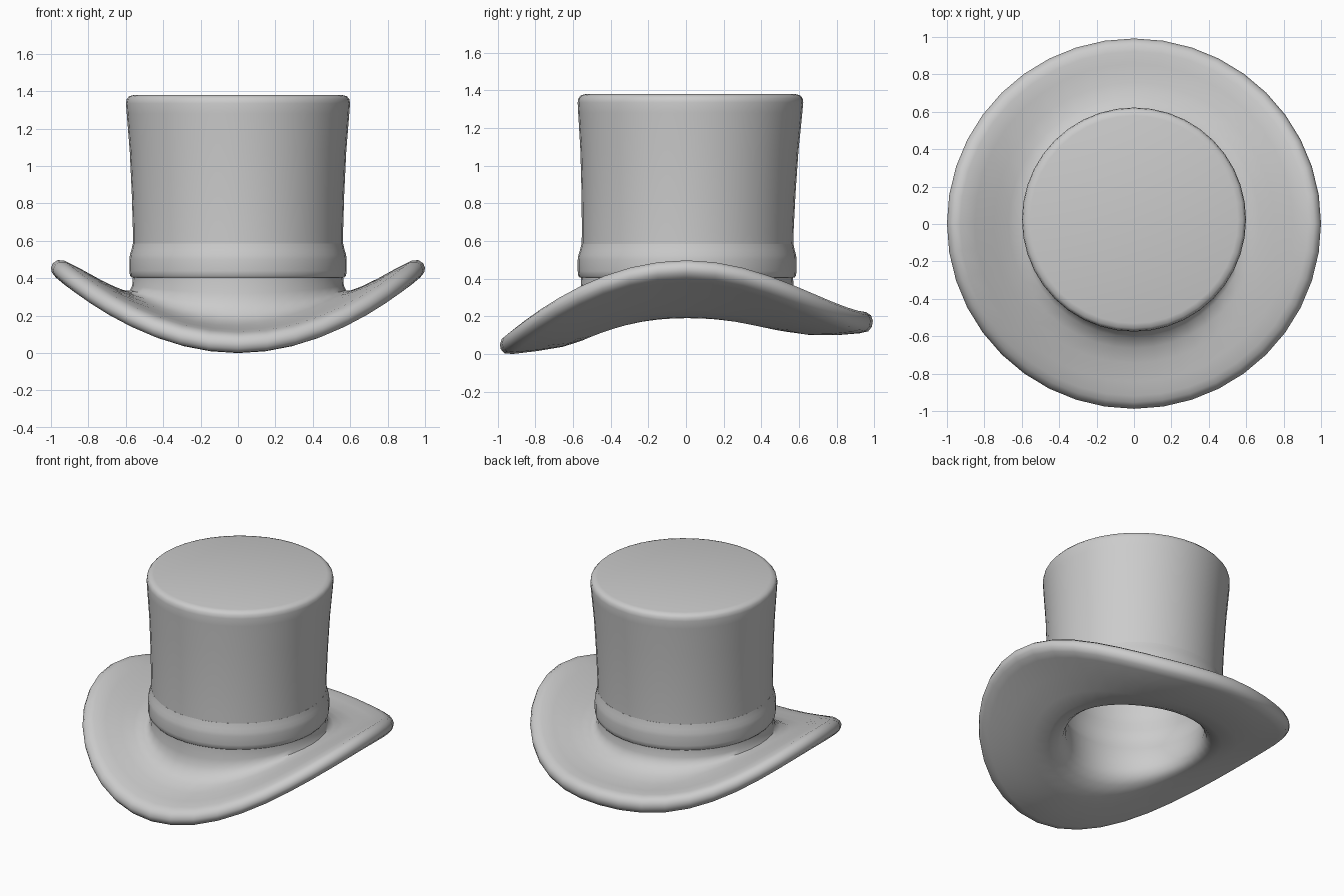
import bpy, bmesh, math

SEG = 40


def lathe(name, rows, closed=False):
    """Revolve rows of (radius, z_front, z_side, z_back); the height bends with angle."""
    bm = bmesh.new()
    rings = []
    for row in rows:
        r, zf, zs, zb = row if len(row) == 4 else (row[0],) + (row[1],) * 3
        # the crown leans slightly backwards towards its top
        shift = 0.006 + 0.018 * max(0, min(1, (zs - 0.5) / 0.85)) if r < 0.9 else 0.002
        squash = 0.99 if r > 0.9 else 1.0
        ring = []
        for i in range(SEG):
            a = 2 * math.pi * i / SEG
            c, s = math.cos(a), math.sin(a)
            w = c * c if s < 0 else (c * c) ** 1.5
            end = zf if s < 0 else zb
            z = end + (zs - end) * w
            ring.append(bm.verts.new((r * c, r * s * squash + shift, z)))
        rings.append(ring)
    pairs = list(zip(rings, rings[1:]))
    if closed:
        pairs.append((rings[-1], rings[0]))
    for a, b in pairs:
        for i in range(SEG):
            j = (i + 1) % SEG
            bm.faces.new((a[i], a[j], b[j], b[i]))
    if not closed:
        bm.faces.new(rings[0])
        bm.faces.new(rings[-1])
    bmesh.ops.recalc_face_normals(bm, faces=bm.faces)
    me = bpy.data.meshes.new(name)
    bm.to_mesh(me)
    bm.free()
    ob = bpy.data.objects.new(name, me)
    bpy.context.collection.objects.link(ob)
    bpy.ops.object.select_all(action='DESELECT')
    ob.select_set(True)
    bpy.context.view_layer.objects.active = ob
    bpy.ops.object.shade_smooth_by_angle(angle=math.radians(50))
    return ob


# hollow crown and curled brim in one skin
inside = [(0.44, 1.28), (0.485, 1.26), (0.495, 1.22), (0.475, 0.95), (0.46, 0.65),
          (0.457, 0.57), (0.474, 0.53), (0.474, 0.43), (0.455, 0.385)]
underside = [
    (0.445, 0.28, 0.32, 0.30), (0.445, 0.21, 0.26, 0.24),
    (0.46, 0.16, 0.215, 0.185), (0.495, 0.115, 0.19, 0.145),
    (0.56, 0.07, 0.195, 0.115), (0.66, 0.038, 0.235, 0.10),
    (0.80, 0.015, 0.31, 0.10), (0.93, 0.0, 0.38, 0.11)]
rim = [
    (0.975, 0.003, 0.405, 0.12), (0.995, 0.025, 0.43, 0.145),
    (1.0, 0.05, 0.455, 0.175), (0.99, 0.08, 0.48, 0.205),
    (0.965, 0.10, 0.497, 0.222)]
topside = [
    (0.93, 0.112, 0.495, 0.228), (0.85, 0.125, 0.455, 0.228),
    (0.75, 0.143, 0.40, 0.232), (0.67, 0.168, 0.36, 0.25),
    (0.61, 0.208, 0.335, 0.28), (0.578, 0.265, 0.335, 0.315),
    (0.566, 0.32, 0.36, 0.35)]
crown = [
    (0.562, 0.41), (0.562, 0.54), (0.562, 0.65), (0.568, 0.85), (0.579, 1.08),
    (0.595, 1.28), (0.599, 1.335), (0.595, 1.358), (0.582, 1.373), (0.555, 1.38)]
lathe("hat_body", inside + underside + rim + topside + crown)

# hat band, sharp below and blending into the crown above
lathe("hat_band", [(0.545, 0.405), (0.570, 0.405), (0.578, 0.415), (0.581, 0.44),
                   (0.581, 0.50), (0.578, 0.525), (0.570, 0.55), (0.5625, 0.585),
                   (0.545, 0.585)], closed=True)
